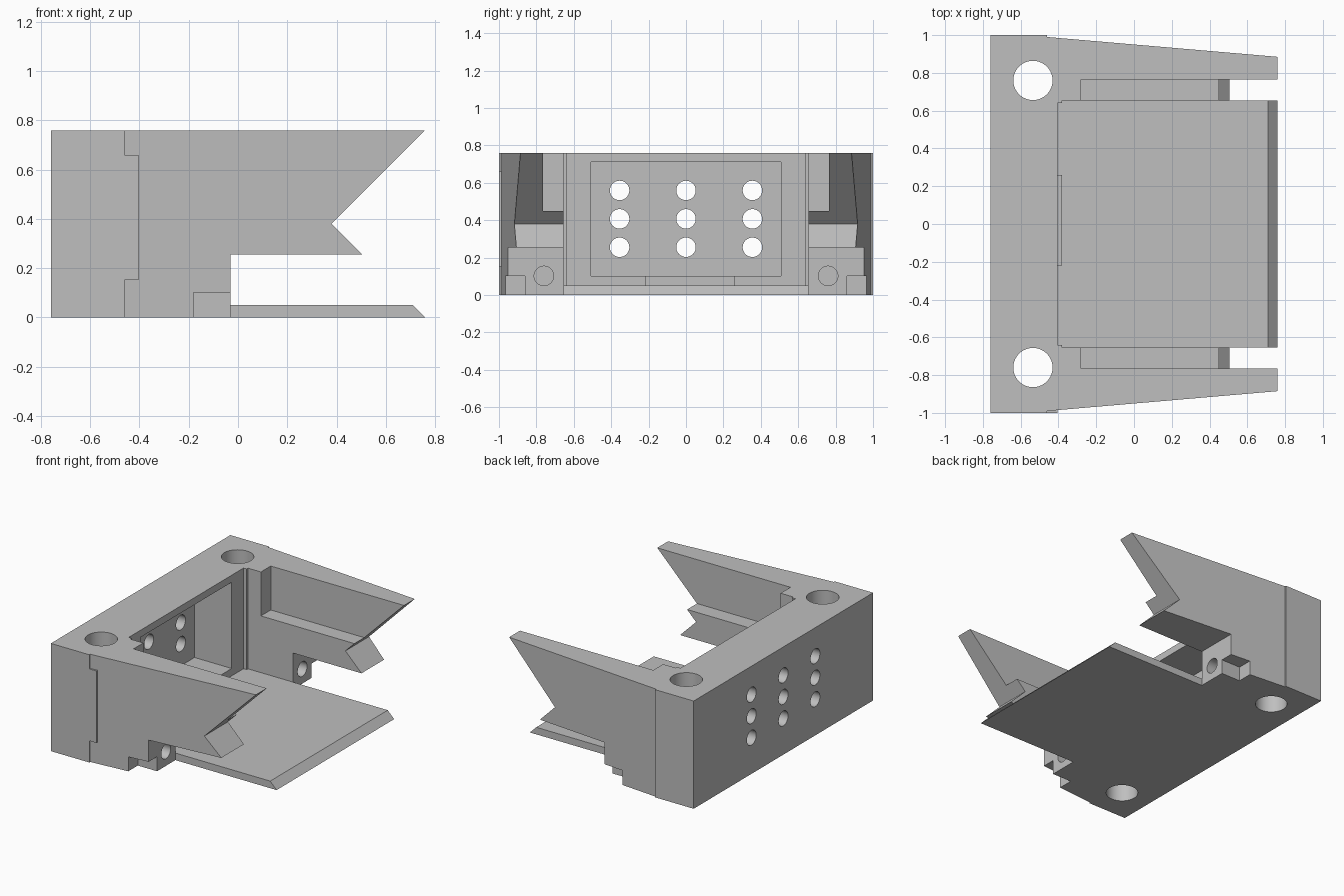
import bpy, bmesh, math
from mathutils import Vector

cube = bpy.data.objects.get("Cube")
if cube:
    bpy.data.objects.remove(cube, do_unlink=True)

grey = bpy.data.materials.new("plain grey")
grey.use_nodes = True
colour = (0.52, 0.52, 0.52, 1)
grey.diffuse_color = colour
grey.node_tree.nodes["Principled BSDF"].inputs["Base Color"].default_value = colour


def prism(name, points, direction):
    """Extrude a closed outline of 3D points along a direction."""
    bm = bmesh.new()
    face = bm.faces.new([bm.verts.new(p) for p in points])
    out = bmesh.ops.extrude_face_region(bm, geom=[face])
    moved = [v for v in out["geom"] if isinstance(v, bmesh.types.BMVert)]
    bmesh.ops.translate(bm, verts=moved, vec=Vector(direction))
    bmesh.ops.recalc_face_normals(bm, faces=bm.faces)
    mesh = bpy.data.meshes.new(name)
    bm.to_mesh(mesh)
    bm.free()
    mesh.materials.append(grey)
    obj = bpy.data.objects.new(name, mesh)
    bpy.context.collection.objects.link(obj)
    return obj


def box(name, x0, x1, y0, y1, z0, z1):
    base = [(x0, y0, z0), (x1, y0, z0), (x1, y1, z0), (x0, y1, z0)]
    return prism(name, base, (0, 0, z1 - z0))


def rod(name, start, direction, radius, sides=40):
    """Round bar from a start point along x or z."""
    start, ring = Vector(start), []
    for i in range(sides):
        a = 2 * math.pi * i / sides
        c, s = radius * math.cos(a), radius * math.sin(a)
        ring.append(start + (Vector((0, c, s)) if direction[0] else Vector((c, s, 0))))
    return prism(name, ring, direction)


def combine(target, tool, operation):
    mod = target.modifiers.new(operation, "BOOLEAN")
    mod.operation, mod.solver, mod.object = operation, "EXACT", tool
    bpy.context.view_layer.objects.active = target
    bpy.ops.object.modifier_apply(modifier=mod.name)
    bpy.data.objects.remove(tool, do_unlink=True)


# U-shaped frame: rear block with two tapered arms
half = [(-0.76, 1), (-0.46, 1), (-0.46, 0.99), (0.9, 0.873), (0.9, 0.655),
        (-0.38, 0.655), (-0.38, 0.64), (-0.405, 0.64)]
plan = half + [(x, -y) for x, y in reversed(half)]
frame = prism("frame", [(x, y, 0) for x, y in plan], (0, 0, 0.76))

# Hooked arm ends and open underside
profile = [(-0.03, -0.1), (-0.03, 0.255), (0.505, 0.255), (0.38, 0.38),
           (1, 1), (1, -0.1)]
combine(frame, prism("arm_cut", [(x, -1.2, z) for x, z in profile], (0, 2.4, 0)),
        "DIFFERENCE")

for side in (-1, 1):
    # Upper ledge on the inside of each arm
    ys = sorted((side * 0.6, side * 0.765))
    combine(frame, box("ledge_cut", -0.28, 1, *ys, 0.45, 0.9), "DIFFERENCE")
    # Lower outside notch
    ys = sorted((side * 0.86, side * 1.1))
    combine(frame, box("notch_cut", -0.18, 0.2, *ys, -0.1, 0.102), "DIFFERENCE")
    # Vertical mounting hole and pin socket
    combine(frame, rod("mount_cut", (-0.535, side * 0.76, -0.1), (0, 0, 1), 0.104),
            "DIFFERENCE")
    combine(frame, rod("pin_cut", (-0.28, side * 0.76, 0.102), (0.4, 0, 0), 0.052),
            "DIFFERENCE")

# Rear pocket with a grid of through holes
combine(frame, box("pocket_cut", -0.695, -0.3, -0.508, 0.508, 0.102, 0.71), "DIFFERENCE")
for y in (-0.355, 0, 0.355):
    for z in (0.255, 0.407, 0.559):
        combine(frame, rod("vent_cut", (-0.9, y, z), (0.3, 0, 0), 0.052), "DIFFERENCE")

# Raised pad on one outer side
combine(frame, box("side_pad", -0.5, -0.405, -1, -0.95, 0.153, 0.66), "UNION")

# Floor plate with a bevelled lip
floor_outline = [(-0.45, 0), (0.76, 0), (0.71, 0.05), (-0.45, 0.05)]
combine(frame, prism("floor", [(x, -0.655, z) for x, z in floor_outline], (0, 1.31, 0)),
        "UNION")

# Small sill strip below the pocket
combine(frame, box("sill", -0.43, -0.38, -0.22, 0.26, 0.03, 0.102), "UNION")

bpy.ops.object.select_all(action="DESELECT")
frame.select_set(True)
bpy.context.view_layer.objects.active = frame
bpy.ops.object.shade_smooth_by_angle(angle=math.radians(25))
